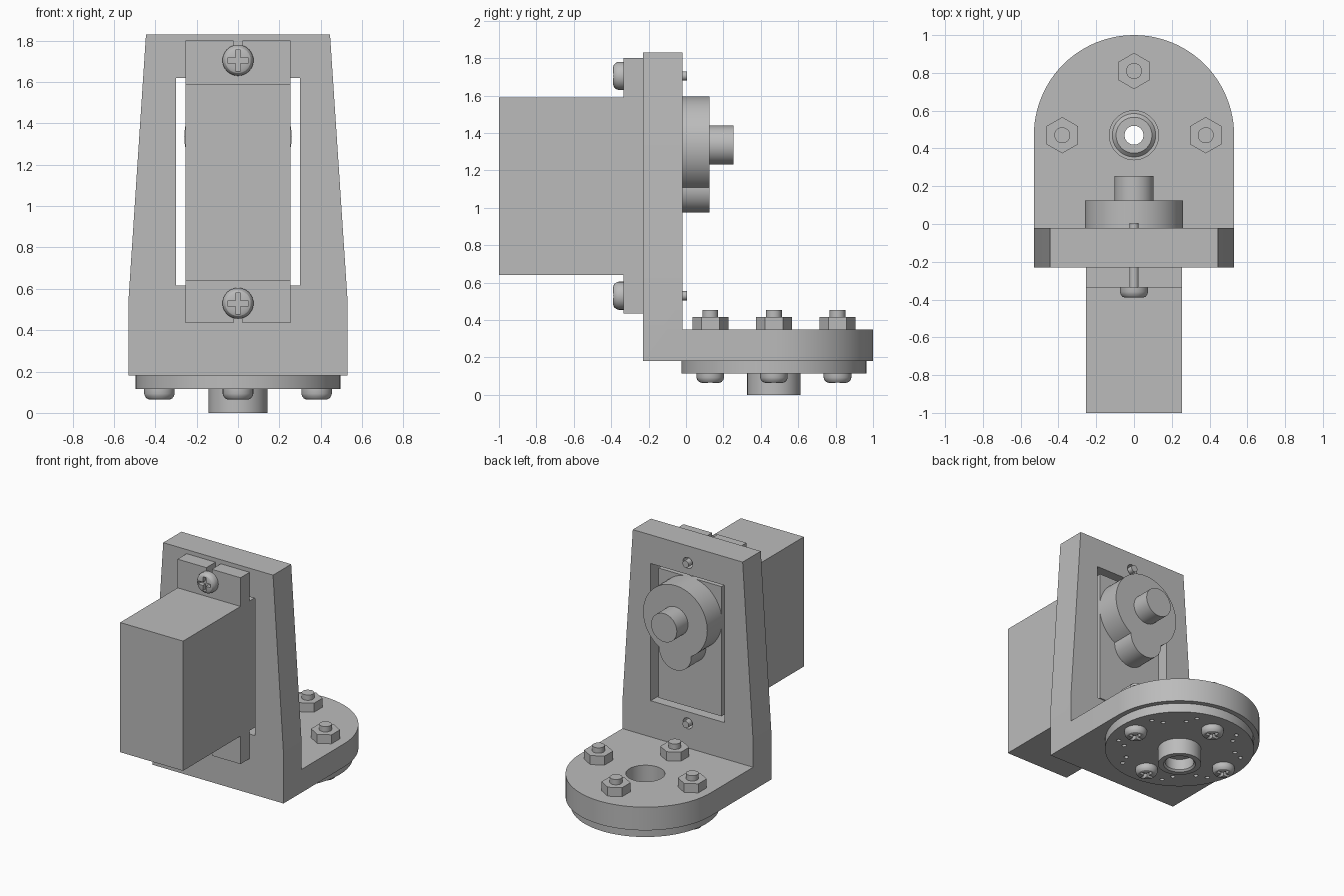
import bpy, bmesh, math
from mathutils import Matrix, Vector

cube = bpy.data.objects.get("Cube")
if cube:
    bpy.data.objects.remove(cube, do_unlink=True)

grey = bpy.data.materials.new("plain grey")
grey.use_nodes = True
grey.diffuse_color = (0.5, 0.5, 0.5, 1)
grey.node_tree.nodes["Principled BSDF"].inputs["Base Color"].default_value = (0.5, 0.5, 0.5, 1)

# Matrices that turn the local z axis towards the front or the back
FRONT = Matrix.Rotation(math.pi / 2, 4, 'X')
BACK = Matrix.Rotation(-math.pi / 2, 4, 'X')
DOWN = Matrix.Rotation(math.pi, 4, 'X')
UP = Matrix.Identity(4)


def finish(name, bm, loc=(0, 0, 0), turn=UP):
    bmesh.ops.recalc_face_normals(bm, faces=bm.faces)
    bm.transform(Matrix.Translation(loc) @ turn)
    mesh = bpy.data.meshes.new(name)
    bm.to_mesh(mesh)
    bm.free()
    mesh.materials.append(grey)
    ob = bpy.data.objects.new(name, mesh)
    bpy.context.collection.objects.link(ob)
    return ob


def box(name, low, high):
    low, high = Vector(low), Vector(high)
    bm = bmesh.new()
    bmesh.ops.create_cube(bm, size=1, matrix=Matrix.Translation((low + high) / 2)
                          @ Matrix.Diagonal((*(high - low), 1)))
    return finish(name, bm)


def prism(name, outline, height, loc=(0, 0, 0), turn=UP):
    bm = bmesh.new()
    face = bm.faces.new([bm.verts.new((x, y, 0)) for x, y in outline])
    top = bmesh.ops.extrude_face_region(bm, geom=[face])["geom"]
    bmesh.ops.translate(bm, vec=(0, 0, height),
                        verts=[v for v in top if isinstance(v, bmesh.types.BMVert)])
    return finish(name, bm, loc, turn)


def circle(r, sides, start=0):
    return [(r * math.cos(start + math.tau * i / sides),
             r * math.sin(start + math.tau * i / sides)) for i in range(sides)]


def cylinder(name, r, height, loc, turn=UP, sides=48):
    return prism(name, circle(r, sides), height, loc, turn)


def lathe(name, profile, loc, turn=UP, sides=64, closed=False):
    bm = bmesh.new()
    verts = [bm.verts.new((r, 0, h)) for r, h in profile]
    edges = [bm.edges.new(pair) for pair in zip(verts, verts[1:])]
    if closed:
        edges.append(bm.edges.new((verts[-1], verts[0])))
    bmesh.ops.spin(bm, geom=verts + edges, cent=(0, 0, 0), axis=(0, 0, 1),
                   angle=math.tau, steps=sides)
    bmesh.ops.remove_doubles(bm, verts=bm.verts, dist=0.0001)
    return finish(name, bm, loc, turn)


def combine(ob, tools, operation='DIFFERENCE'):
    for tool in tools:
        mod = ob.modifiers.new("cut", 'BOOLEAN')
        mod.operation, mod.solver, mod.object = operation, 'EXACT', tool
        bpy.context.view_layer.objects.active = ob
        bpy.ops.object.modifier_apply(modifier=mod.name)
        bpy.data.objects.remove(tool, do_unlink=True)
    return ob


def screw_head(name, r, height, loc, turn):
    head = lathe(name, [(0, 0), (r, 0), (r, height * 0.45), (r * 0.94, height * 0.7),
                        (r * 0.82, height * 0.9), (r * 0.65, height), (0, height)],
                 loc, turn, 32)
    # Cross-shaped driver recess
    a, b = r * 0.68, r * 0.16
    cross = [(a, -b), (a, b), (b, b), (b, a), (-b, a), (-b, b),
             (-a, b), (-a, -b), (-b, -b), (-b, -a), (b, -a), (b, -b)]
    place = Matrix.Translation(loc) @ turn
    cut = prism("recess", cross, height, place @ Vector((0, 0, height * 0.4)), turn)
    return combine(head, [cut])


AXIS_Y = 0.47          # centre of the round base
SCREW_Z = (0.53, 1.705)

# L-shaped bracket: tapered upright and round-ended base
upright = [(-0.53, 0.18), (0.53, 0.18), (0.53, 0.54), (0.445, 1.83), (-0.445, 1.83), (-0.53, 0.54)]
bracket = prism("bracket", upright, 0.21, (0, -0.02, 0), FRONT)
arc = [(0.53 * math.cos(math.pi * i / 48), AXIS_Y + 0.53 * math.sin(math.pi * i / 48))
       for i in range(49)]
base = prism("base", [(-0.53, -0.1), (0.53, -0.1)] + arc, 0.17, (0, 0, 0.18))
combine(bracket, [base], 'UNION')
combine(bracket, [box("window", (-0.3, -0.4, 0.615), (0.3, 0.2, 1.62)),
                  cylinder("bore", 0.13, 0.4, (0, AXIS_Y, 0.1))]
        + [cylinder("hole", 0.04, 0.4, (0, 0.1, z), FRONT, 24) for z in SCREW_Z])

# Motor body with slotted mounting ears
box("motor_body", (-0.255, -1, 0.64), (0.255, -0.045, 1.59))
for name, low, high, z, end in (("lower_ear", 0.435, 0.64, SCREW_Z[0], 0.4),
                                ("upper_ear", 1.59, 1.80, SCREW_Z[1], 1.85)):
    ear = box(name, (-0.255, -0.335, low), (0.255, -0.23, high))
    combine(ear, [box("slot", (-0.022, -0.4, min(z, end)), (0.022, -0.1, max(z, end))),
                  cylinder("hole", 0.04, 0.4, (0, -0.05, z), FRONT, 24)])

# Gear housing and output shaft
housing = cylinder("gear_housing", 0.26, 0.185, (0, -0.06, 1.335), BACK, 64)
combine(housing, [cylinder("idler", 0.13, 0.185, (0, -0.06, 1.105), BACK)], 'UNION')
cylinder("output_shaft", 0.104, 0.135, (0, 0.12, 1.335), BACK)

# Ear screws
for name, z in zip(("lower", "upper"), SCREW_Z):
    screw_head(name + "_ear_screw_head", 0.075, 0.055, (0, -0.335, z), FRONT)
    cylinder(name + "_ear_screw_shank", 0.025, 0.345, (0, -0.34, z), BACK, 24)

# Round horn with hub, stepped bore and small holes
horn = lathe("horn", [(0.05, 0.09), (0.095, 0.09), (0.095, 0.012), (0.107, 0), (0.143, 0),
                      (0.143, 0.115), (0.495, 0.115), (0.495, 0.18), (0.115, 0.18),
                      (0.095, 0.2), (0.05, 0.2)], (0, AXIS_Y, 0), closed=True)
pins = []
for quarter in range(4):
    for turn, r in ((-33, 0.37), (-24, 0.42), (24, 0.42), (33, 0.37)):
        a = math.radians(90 * quarter + turn)
        pins.append(cylinder("pin", 0.015, 0.06, (r * math.cos(a), AXIS_Y + r * math.sin(a), 0.1),
                             UP, 12))
combine(horn, pins)

# Horn screws with hexagonal nuts
for name, x, y in (("left", 0.38, 0), ("right", -0.38, 0), ("back", 0, 0.34), ("front", 0, -0.34)):
    y += AXIS_Y
    screw_head(name + "_horn_screw_head", 0.074, 0.052, (x, y, 0.116), DOWN)
    cylinder(name + "_horn_screw_shank", 0.042, 0.345, (x, y, 0.11), UP, 24)
    prism(name + "_nut", circle(0.096, 6, math.pi / 2), 0.066, (x, y, 0.35))

# Smooth curved walls, keep edges sharp
bpy.ops.object.select_all(action='DESELECT')
for ob in bpy.context.scene.objects:
    if ob.type == 'MESH':
        ob.select_set(True)
        bpy.context.view_layer.objects.active = ob
bpy.ops.object.shade_smooth_by_angle(angle=math.radians(25))
